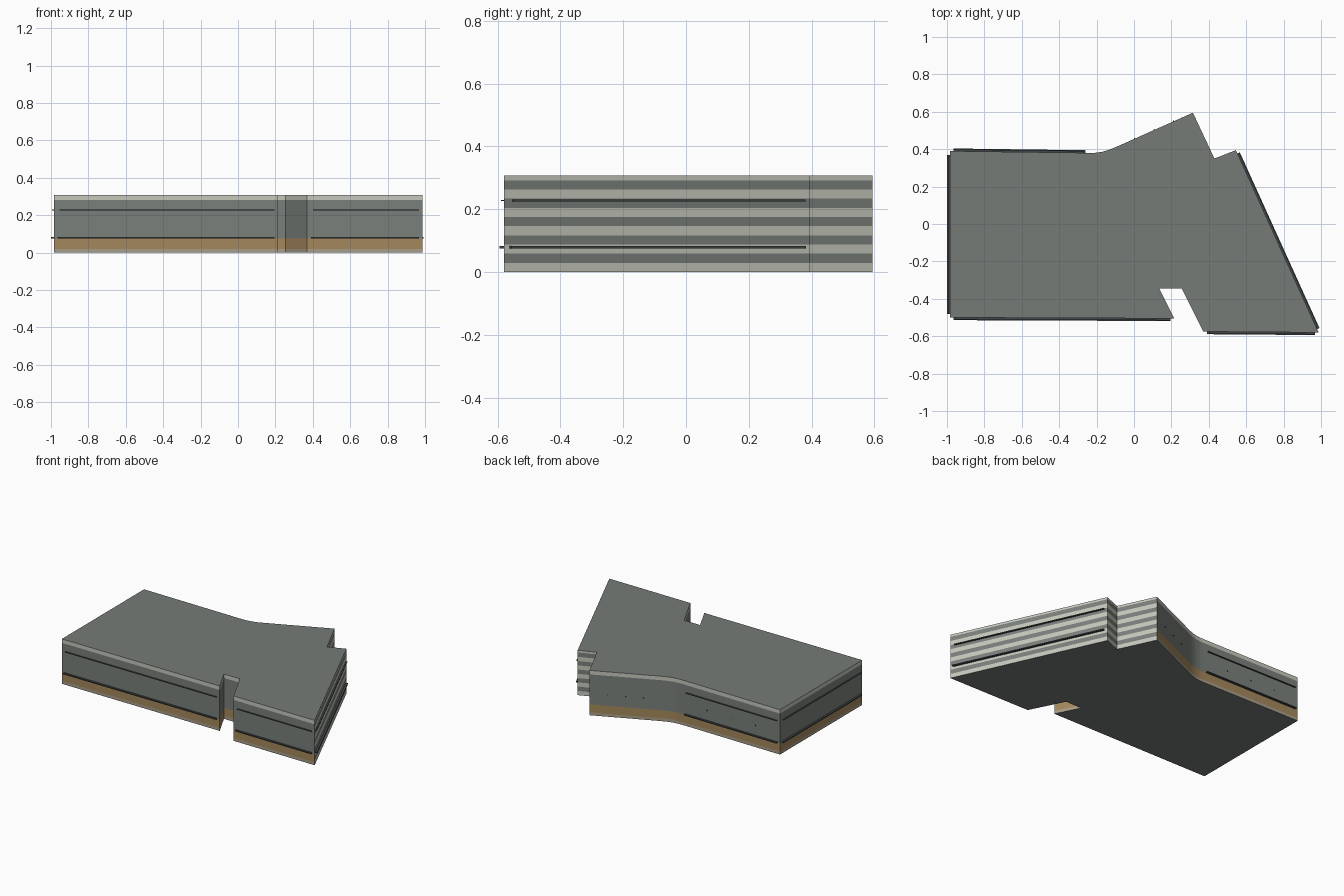
import bpy, bmesh
from mathutils import Vector, Matrix

cube = bpy.data.objects.get("Cube")
if cube:
    bpy.data.objects.remove(cube, do_unlink=True)


def material(name, *srgb):
    rgb = [(c / 255) ** 2.2 for c in srgb]
    m = bpy.data.materials.new(name)
    m.use_nodes = True
    m.diffuse_color = (*rgb, 1)
    m.node_tree.nodes["Principled BSDF"].inputs["Base Color"].default_value = (*rgb, 1)
    return m


WALL = material("wall grey", 121, 127, 122)
PALE = material("pale stone", 196, 198, 186)
BROWN = material("brown cladding", 162, 134, 92)
BASE = material("tan plinth", 166, 155, 134)
ROOF = material("roof grey", 116, 122, 119)
DARK = material("dark metal", 66, 71, 72)

HEIGHT = 0.307
BAND = 0.0292
front_left = (Vector((-0.985, -0.5)), Vector((0.215, -0.505)))
front_right = (Vector((0.37, -0.575)), Vector((0.987, -0.58)))
right_side = (Vector((0.987, -0.58)), Vector((0.545, 0.395)))
back = (Vector((-0.24, 0.38)), Vector((-0.985, 0.39)))
left_side = (Vector((-0.985, 0.39)), Vector((-0.985, -0.5)))
back_slope = (Vector((0.315, 0.595)), Vector((-0.1, 0.41)))

# Building outline, anticlockwise, with notches and a curved back wall
outline = [*front_left, (0.135, -0.345), (0.255, -0.345), *front_right,
           right_side[1], (0.43, 0.35), *back_slope,
           (-0.135, 0.396), (-0.17, 0.386), (-0.205, 0.381), *back]


def finish(name, bm, mats):
    mesh = bpy.data.meshes.new(name)
    bm.to_mesh(mesh)
    bm.free()
    for m in mats:
        mesh.materials.append(m)
    obj = bpy.data.objects.new(name, mesh)
    bpy.context.scene.collection.objects.link(obj)
    return obj


# Main block, cut into horizontal bands
bm = bmesh.new()
floor = bm.faces.new([bm.verts.new((p[0], p[1], 0)) for p in outline])
result = bmesh.ops.extrude_face_region(bm, geom=[floor], use_keep_orig=True)
top = [v for v in result["geom"] if isinstance(v, bmesh.types.BMVert)]
bmesh.ops.translate(bm, verts=top, vec=(0, 0, HEIGHT))
plain_levels = [0.02, 0.075, 0.28]
for z in plain_levels + [BAND * i for i in range(1, 11)]:
    bmesh.ops.bisect_plane(bm, geom=bm.verts[:] + bm.edges[:] + bm.faces[:],
                           plane_co=(0, 0, z), plane_no=(0, 0, 1), dist=1e-5)
bmesh.ops.recalc_face_normals(bm, faces=bm.faces[:])
block_mats = [WALL, PALE, BROWN, BASE, ROOF]
for f in bm.faces:
    c = f.calc_center_median()
    if abs(f.normal.z) > 0.5:
        mat = ROOF
    elif c.x > 0.33 and c.y > -0.5:
        mat = WALL if int(c.z / BAND) % 2 else PALE
    else:
        step = sum(c.z > z for z in plain_levels)
        mat = [BASE, BROWN, WALL, PALE][step]
    f.material_index = block_mats.index(mat)
finish("building_block", bm, block_mats)


def wall_box(name, wall, start, end, z, depth, thick):
    """Box lying on a wall between two distances along it."""
    a, b = wall
    d = (b - a).normalized()
    n = Vector((d.y, -d.x))
    mid = a + d * (start + end) / 2 + n * depth / 2
    rot = Matrix(((d.x, n.x, 0), (d.y, n.y, 0), (0, 0, 1))).to_4x4()
    bm = bmesh.new()
    bmesh.ops.create_cube(bm, size=1, matrix=Matrix.Translation((mid.x, mid.y, z)) @ rot
                          @ Matrix.Diagonal((end - start, depth, thick, 1)))
    bmesh.ops.recalc_face_normals(bm, faces=bm.faces[:])
    return finish(name, bm, [DARK])


# Thin ledges along the long walls, two per wall
walls = {"front_left": front_left, "front_right": front_right,
         "right": right_side, "back": back, "left": left_side}
for side, wall in walls.items():
    length = (wall[1] - wall[0]).length
    wall_box(side + "_lower_ledge", wall, 0.02, length - 0.02, 0.079, 0.014, 0.007)
    wall_box(side + "_upper_ledge", wall, 0.03, length - 0.02, 0.228, 0.01,
             0.006 if side == "right" else 0.003)

# Small fittings on the back walls
for side, wall in (("back", back), ("back_slope", back_slope)):
    length = (wall[1] - wall[0]).length
    for i in range(3):
        t = length * (i + 1) / 4
        wall_box(f"{side}_fitting_{i + 1}", wall, t - 0.003, t + 0.003, 0.15, 0.004, 0.006)
